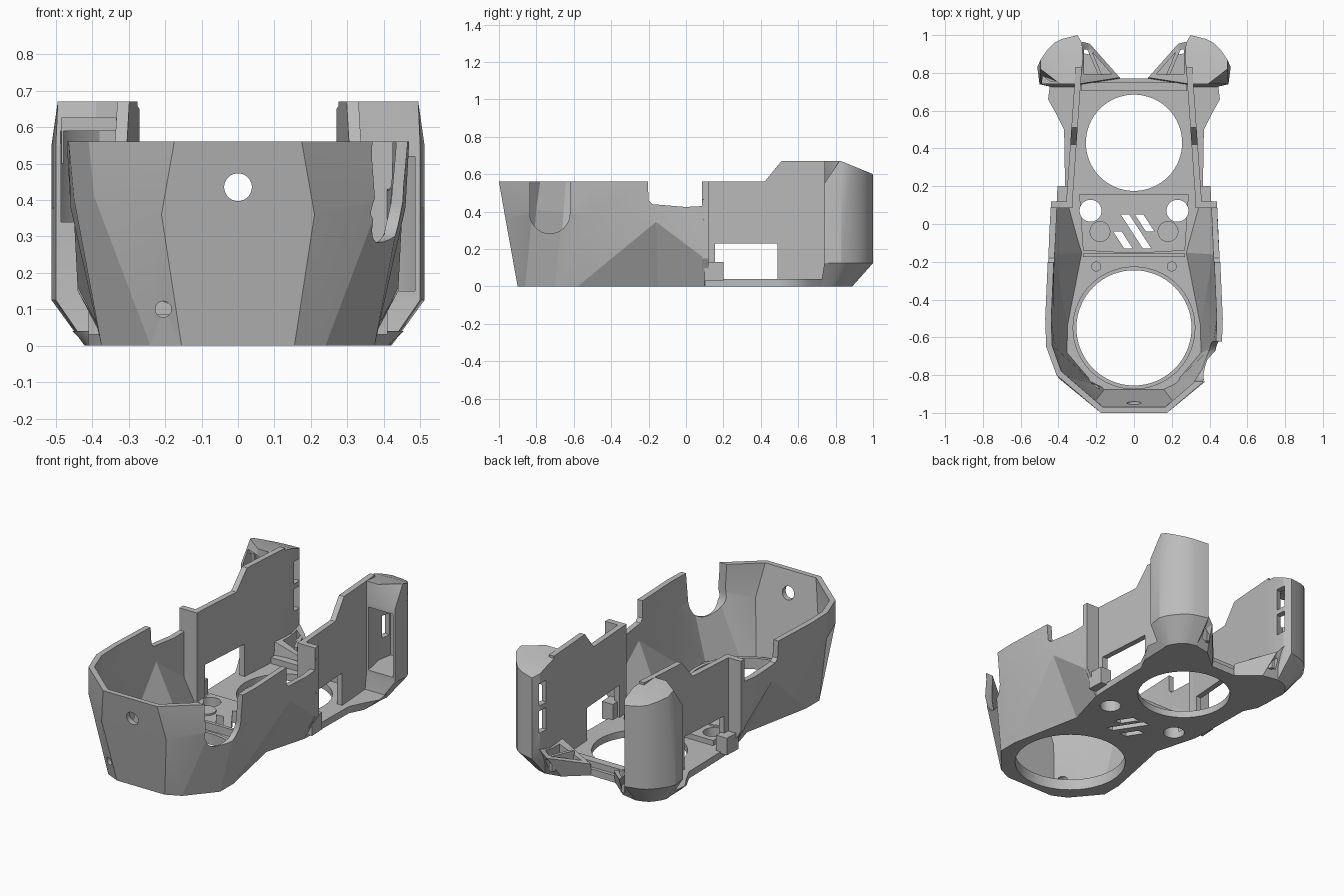
import bpy, bmesh, math
from mathutils import Vector, Matrix

cube = bpy.data.objects.get("Cube")
if cube:
    bpy.data.objects.remove(cube, do_unlink=True)

grey = bpy.data.materials.new("printed grey")
grey.use_nodes = True
COLOUR = (0.5, 0.5, 0.5, 1)
grey.diffuse_color = COLOUR
grey.node_tree.nodes["Principled BSDF"].inputs["Base Color"].default_value = COLOUR


def loft(name, sections):
    """Skin equal-length closed loops and cap both ends."""
    bm = bmesh.new()
    loops = [[bm.verts.new(p) for p in s] for s in sections]
    n = len(loops[0])
    for a, b in zip(loops, loops[1:]):
        for i in range(n):
            j = (i + 1) % n
            bm.faces.new((a[i], a[j], b[j], b[i]))
    caps = [bm.faces.new(loops[0]), bm.faces.new(loops[-1])]
    bm.normal_update()
    bmesh.ops.triangulate(bm, faces=caps)
    bmesh.ops.remove_doubles(bm, verts=bm.verts, dist=1e-5)
    bmesh.ops.recalc_face_normals(bm, faces=bm.faces)
    mesh = bpy.data.meshes.new(name)
    bm.to_mesh(mesh)
    bm.free()
    obj = bpy.data.objects.new(name, mesh)
    mesh.materials.append(grey)
    bpy.context.collection.objects.link(obj)
    return obj


def prism(name, pts, low, high):
    """Plan outline extruded in z."""
    return loft(name, [[(x, y, z) for x, y in pts] for z in (low, high)])


def box(name, x0, x1, y0, y1, z0, z1):
    return prism(name, [(x0, y0), (x1, y0), (x1, y1), (x0, y1)], z0, z1)


def circle(x, y, r, n=64):
    return [(x + r * math.cos(math.tau * i / n), y + r * math.sin(math.tau * i / n)) for i in range(n)]


def drill(x, y, r):
    return prism("cutter", circle(x, y, r), -.1, .2)


def cut(obj, *cutters):
    """Subtract the cutters, keep the result and delete the cutters."""
    for c in cutters:
        c.hide_render = True
        mod = obj.modifiers.new("cut", "BOOLEAN")
        mod.object, mod.operation, mod.solver = c, "DIFFERENCE", "EXACT"
    bpy.context.view_layer.update()
    done = bpy.data.meshes.new_from_object(obj.evaluated_get(bpy.context.evaluated_depsgraph_get()))
    obj.modifiers.clear()
    obj.data = done
    for c in cutters:
        bpy.data.objects.remove(c, do_unlink=True)
    return obj


def mirrored(half):
    return [(-p[0], *p[1:]) for p in reversed(half)] + list(half)


def inset(path, t):
    """Offset an open path (x, y, z) inward in plan; repeated points stay together."""
    out = []
    for i, p in enumerate(path):
        a = next((q for q in reversed(path[:i]) if q != p), p)
        b = next((q for q in path[i + 1:] if q != p), p)
        d = Vector((b[0] - a[0], b[1] - a[1])).normalized()
        out.append((p[0] - d.y * t, p[1] + d.x * t, p[2]))
    return out


# Faceted front shell: one cross-section at each bend; repeated points make triangular facets
b_side, m_peak, t_peak = (.375, -.58, 0), (.45, -.16, .345), (.455, -.16, .56)
bottom = [(.155, -.9, 0), (.24, -.86, 0), (.375, -.7, 0), b_side, b_side, (.29, -.15, 0), (.36, .1, 0)]
middle = [(.21, -.965, .36), (.395, -.82, .41), (.45, -.66, .4), (.46, -.5, .38), m_peak, m_peak, (.44, .1, .15)]
top = [(.175, -1, .56), (.41, -.8, .56), (.465, -.65, .56), (.47, -.5, .56), t_peak, t_peak, (.44, .1, .56)]
outer = [mirrored(p) for p in (bottom, middle, top)]
inner = [inset(p, 0.032) for p in reversed(outer)]
shell = loft("front_shell", list(zip(*outer, *inner)))
u_notch = [(-.835, .7), (-.835, .39)]
u_notch += [(-.728 - .107 * math.cos(a), .39 - .107 * math.sin(a)) for a in (math.pi * i / 16 for i in range(1, 16))]
u_notch += [(-.621, .39), (-.621, .7)]
dip = [(-.21, .7), (-.2, .46), (-.18, .44), (0, .425), (.09, .43), (.09, .7)]
cut(shell,
    loft("cutter", [[(x, y, z) for y, z in u_notch] for x in (.3, .6)]),
    loft("cutter", [[(x, y, z) for y, z in dip] for x in (-.6, .6)]),
    loft("cutter", [[(x, y, z + .435) for x, z in circle(0, 0, .038)] for y in (-1.1, -.8)]),
    loft("cutter", [[(x - .205, y, z + .1) for x, z in circle(0, 0, .022)] for y in (-1.1, -.75)]))

# Base plate with chamfered rear corners, two fan openings, screw holes and slanted vents
half_plate = [p[:2] for p in bottom[:4] + bottom[5:]]
half_plate += [(.365, .2), (.37, .5), (.41, .58), (.455, .66), (.44, .78), (.07, .77)]
plate = loft("base_plate", [mirrored([(min(x, limit), y, z) for x, y in half_plate])
                            for limit, z in ((.415, 0), (.46, .04))])


def vent(x, y0, y1):
    s = (y1 - y0) * .65
    return prism("cutter", [(x, y1), (x + .045, y1), (x + s + .045, y0), (x + s, y0)], -.1, .2)


def base_holes():
    vents = [vent(-.11, -.13, -.04), vent(-.07, -.13, .05), vent(.005, -.04, .05)]
    return vents + [drill(s * .23, .07, .058) for s in (1, -1)]


cut(plate, drill(0, -.55, .305), drill(0, .43, .255), *base_holes())
platform = prism("centre_platform", mirrored([(.1, -.15), (.27, -.14), (.29, .16), (.1, .16)]), .035, .07)
cut(platform, drill(0, .43, .27), *base_holes())
collar = prism("front_fan_collar", circle(0, -.55, .325), .02, .065)
cut(collar, drill(0, -.55, .305))
box("rear_crossbar", -.28, .28, .705, .75, .03, .075)
box("middle_crossbar", -.27, .27, -.175, -.155, .03, .085)

# Plan of a rear duct, its narrowed foot, and the roof with a sloping front and back
pod_plan = [(.285, .74), (.39, .74), (.5, .74), (.512, .83), (.495, .87), (.46, .92),
            (.42, .96), (.38, .98), (.3, 1), (.275, .96), (.27, .88)]
foot = [(.285 + (x - .285) * .6, .72 + (y - .74) * .65) for x, y in pod_plan]
roof = [(min(x, .495), max(y, .82) if x > .4 else y, .67 - max(0, y - .83) * .41) for x, y in pod_plan]
cavity = [(.335, .7), (.485, .7), (.49, .83), (.45, .9), (.38, .955), (.315, .965), (.3, .88)]

for side, s in (("left", 1), ("right", -1)):
    def flip(pts):
        return [(s * p[0], *p[1:]) for p in pts]

    # Tall side wall with a stepped top and a window
    profile = [(.1, .03), (.1, .56), (.42, .56), (.51, .67), (.83, .67), (.83, .03)]
    wall = loft(side + "_side_wall", [[(s * (x - (y - .1) * .07), y, z) for y, z in profile] for x in (.327, .36)])
    cut(wall, box("cutter", s * .2, s * .5, .155, .49, 0, .23))

    # Panel joining the shell to the side wall, and the step at its foot
    panel = [(.325, .03), (.37, .03), (.44, .15), (.44, .56), (.325, .56)]
    loft(side + "_joining_panel", [[(s * x, y, z) for x, z in panel] for y in (.085, .12)])
    prism(side + "_step", flip([(.335, .1), (.41, .1), (.405, .2), (.335, .2)]), .03, .13)

    # Rounded rear duct, open to the front
    levels = [[(x, y, z) for x, y in plan] for plan, z in ((foot, 0), (pod_plan, .125), (pod_plan, .55))]
    pod = loft(side + "_rear_duct", [flip(level) for level in levels + [roof]])
    low, high = (.15, .52) if s > 0 else (.34, .59)
    cutters = [prism("cutter", flip(cavity), low, high)]
    if s < 0:
        cutters.append(prism("cutter", flip([(.335, .7), (.485, .7), (.485, .85), (.335, .85)]), .5, .625))
    for z in (.27, .43):
        slot = box("cutter", -.05, .05, -.028, .028, z, z + .13)
        slot.data.transform(Matrix.Translation((s * .28, .935, 0)) @ Matrix.Rotation(-s * .25, 4, "Z"))
        cutters.append(slot)
    cut(pod, *cutters)

    # Angled air nozzle with a slotted top
    nozzle_top = [(.075, .775), (.235, .955), (.3, .97), (.3, .74)]
    nozzle_base = [(.075, .765), (.2, .87), (.3, .89), (.3, .73)]
    heights = (.07, .13, .2, .16)
    nozzle = loft(side + "_nozzle", [flip([(x, y, 0) for x, y in nozzle_base]),
                                     flip([(x, y, h) for (x, y), h in zip(nozzle_top, heights)])])
    cut(nozzle, prism("cutter", flip([(.12, .795), (.23, .92), (.265, .925), (.265, .795)]), .05, .3))
    prism(side + "_nozzle_rib", flip([(.17, .79), (.19, .79), (.245, .92), (.225, .92)]), .04, .13)

    # Screw posts around the platform
    prism(side + "_rear_post", circle(s * .18, -.04, .055, 32), .06, .08)
    prism(side + "_front_post", circle(s * .2, -.225, .026, 32), .02, .075)

# Smooth the round parts, keep the shell faceted
for obj in bpy.context.collection.objects:
    if obj.type == "MESH":
        bpy.ops.object.select_all(action="DESELECT")
        obj.select_set(True)
        bpy.context.view_layer.objects.active = obj
        bpy.ops.object.shade_smooth_by_angle(angle=math.radians(12 if obj == shell else 28))
